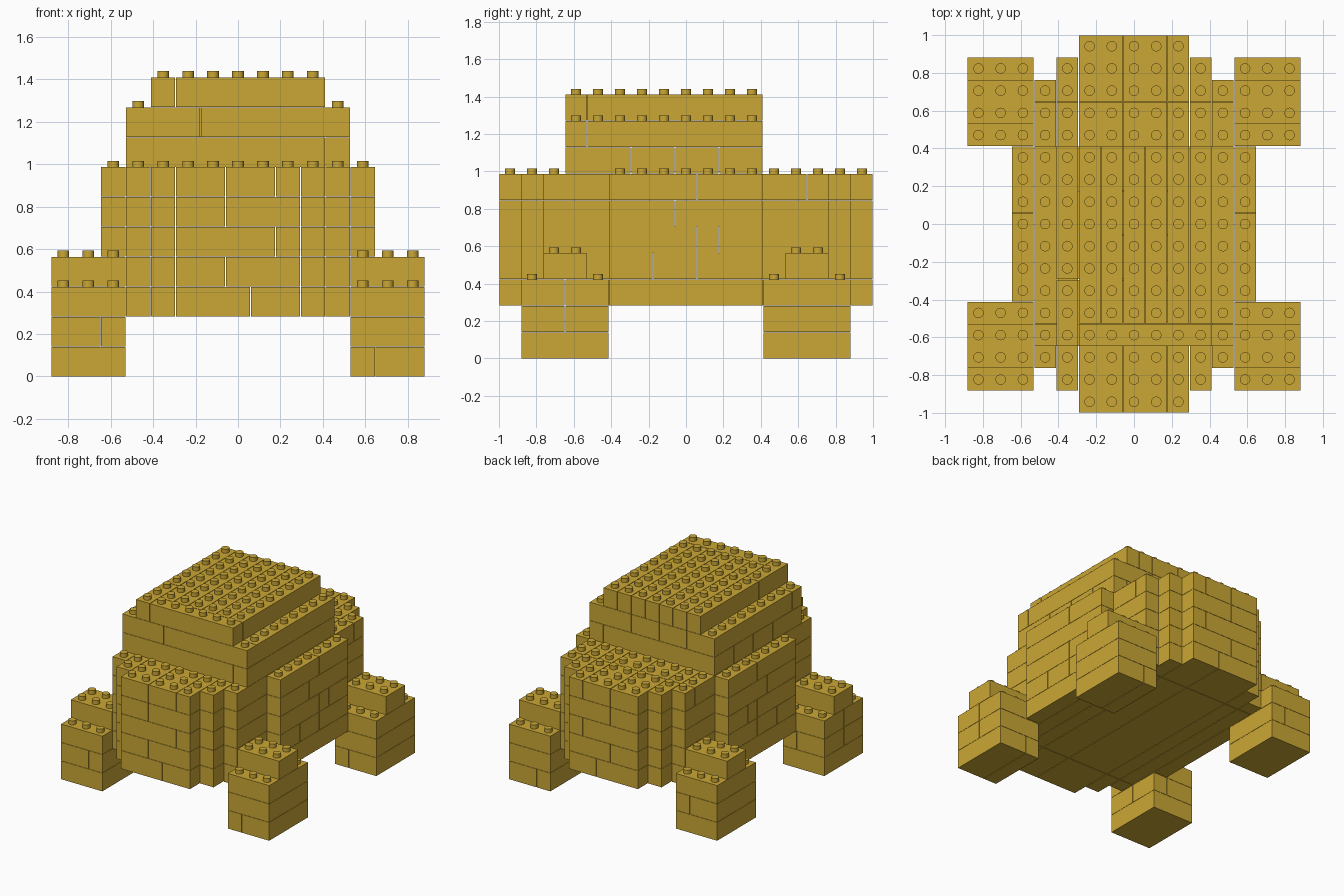
import bpy, bmesh
from mathutils import Matrix

if "Cube" in bpy.data.objects:
    bpy.data.objects.remove(bpy.data.objects["Cube"])

P = 2 / 17            # stud pitch
H = 1.2 * P           # brick height
GAP = 0.002           # clearance on each side of a brick
STUD_R, STUD_H = 0.0275, 0.028

gold = bpy.data.materials.new("golden_yellow")
gold.diffuse_color = (0.60, 0.39, 0.036, 1)
gold.use_nodes = True
gold.node_tree.nodes["Principled BSDF"].inputs["Base Color"].default_value = gold.diffuse_color

bricks = []           # (part, layer, x0, x1, y0, y1) in stud units


def add(part, layer, xs, ys):
    """Split a rectangle into bricks at the given x and y cuts."""
    for x0, x1 in zip(xs, xs[1:]):
        for y0, y1 in zip(ys, ys[1:]):
            bricks.append((part, layer, x0, x1, y0, y1))


# Legs: three full courses, then a narrower step on top
for sx in (-1, 1):
    for sy in (-1, 1):
        xs = sorted((4.5 * sx, 7.5 * sx))
        ys = sorted((3.5 * sy, 7.5 * sy))
        mid_x = [xs[0], 5.5 * sx, xs[1]]
        mid_y = [ys[0], 5.5 * sy, ys[1]]
        add("legs", 0, mid_x if sx > 0 else xs, ys)
        add("legs", 1, mid_x if sx < 0 else xs, mid_y if sy < 0 else ys)
        add("legs", 2, xs, mid_y if sy < 0 else ys)
        add("legs", 3, xs, sorted((4.5 * sy, 6.5 * sy)))

# Body: five courses of lengthwise strips with stepped corners
middle_cuts = {2: [0.5], 3: [-0.5], 4: [1.5], 5: [-0.5], 6: [-0.5, 1.5]}
length_cuts = {2: [-5.5, 5.5], 3: [-1.5, 0.5], 4: [0.5, 1.5],
               5: [-0.5], 6: [0.5, 5.5]}
for layer in middle_cuts:
    xs = [-5.5, -4.5, -3.5, -2.5] + middle_cuts[layer] + [2.5, 3.5, 4.5, 5.5]
    for x0, x1 in zip(xs, xs[1:]):
        far = max(abs(x0), abs(x1))
        depth = {2.5: 8.5, 3.5: 7.5, 4.5: 6.5, 5.5: 3.5}.get(far, 8.5)
        cuts = [c for c in length_cuts[layer] if abs(c) < depth]
        add("body", layer, [x0, x1], [-depth] + cuts + [depth])

# Roof: two wide courses and a narrower top course
add("roof", 7, [-4.5, 3.5], [-5.5, -2.5, -0.5, 1.5, 3.5])
add("roof", 7, [3.5, 4.5], [-5.5, -2.5, -0.5, 1.5, 3.5])
add("roof", 8, [-4.5, -1.5, 4.5], [-5.5, -4.5])
add("roof", 8, [-4.5, -2.5, -0.5, 1.5, 4.5], [-4.5, 3.5])
add("roof", 9, [-3.5, -2.5], [-5.5, -2.5, 3.5])
add("roof", 9, [-2.5, 3.5], [-5.5, -4.5])
add("roof", 9, [-2.5, -1.5, -0.5, 0.5, 1.5, 2.5, 3.5], [-4.5, 3.5])


def finish(bm, name):
    me = bpy.data.meshes.new(name)
    bm.to_mesh(me)
    bm.free()
    me.materials.append(gold)
    ob = bpy.data.objects.new(name, me)
    bpy.context.collection.objects.link(ob)
    return ob


# Brick blocks
for part in ("legs", "body", "roof"):
    bm = bmesh.new()
    for name, layer, x0, x1, y0, y1 in bricks:
        if name != part:
            continue
        size = ((x1 - x0) * P - 2 * GAP, (y1 - y0) * P - 2 * GAP, H - GAP)
        centre = ((x0 + x1) / 2 * P, (y0 + y1) / 2 * P, layer * H + size[2] / 2)
        bmesh.ops.create_cube(bm, size=1, matrix=Matrix.Translation(centre)
                              @ Matrix.Diagonal((*size, 1)))
    finish(bm, part + "_bricks")

# Studs on every cell that has nothing above it
cells = set()
for _, layer, x0, x1, y0, y1 in bricks:
    for i in range(round(x1 - x0)):
        for j in range(round(y1 - y0)):
            cells.add((round(x0 + 0.5) + i, round(y0 + 0.5) + j, layer))
bm = bmesh.new()
for i, j, k in sorted(cells):
    if (i, j, k + 1) not in cells:
        z = (k + 1) * H - GAP
        bmesh.ops.create_cone(
            bm, cap_ends=True, segments=20, radius1=STUD_R, radius2=STUD_R,
            depth=STUD_H + GAP,
            matrix=Matrix.Translation((i * P, j * P, z + (STUD_H + GAP) / 2)))
studs = finish(bm, "studs")
bpy.context.view_layer.objects.active = studs
studs.select_set(True)
bpy.ops.object.shade_smooth_by_angle()
